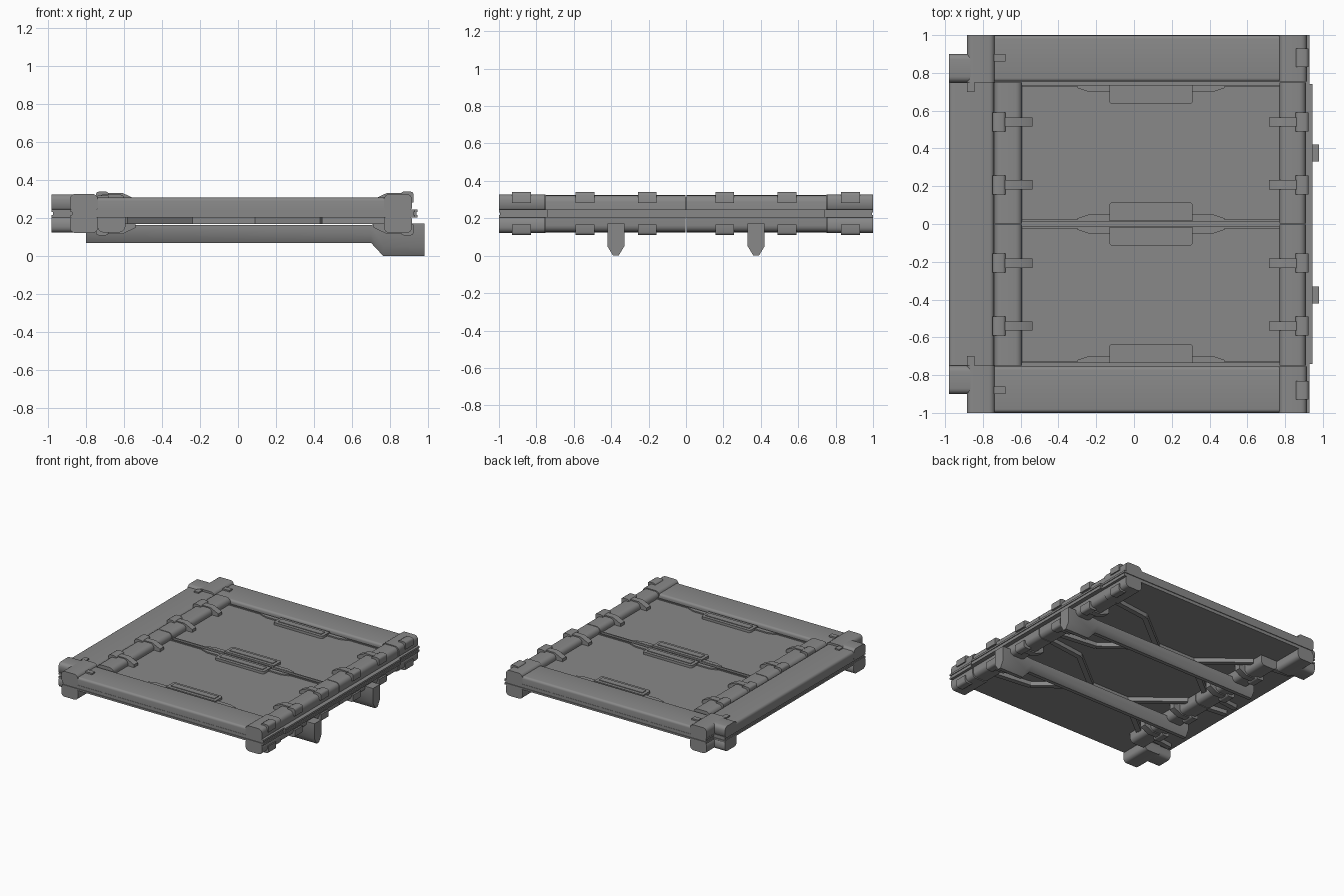
import bpy, bmesh, math

if "Cube" in bpy.data.objects:
    bpy.data.objects.remove(bpy.data.objects["Cube"])

# single flat material
steel = bpy.data.materials.new("grey_steel")
steel.use_nodes = True
GREY = (0.25, 0.25, 0.25, 1)
steel.diffuse_color = GREY
steel.node_tree.nodes["Principled BSDF"].inputs["Base Color"].default_value = GREY

MID = 0.225          # height of the middle plane
parts = []


def loft(name, sections):
    """Skin between matching closed sections and cap both ends."""
    bm = bmesh.new()
    rings = [[bm.verts.new(p) for p in s] for s in sections]
    n = len(rings[0])
    for a, b in zip(rings, rings[1:]):
        for i in range(n):
            j = (i + 1) % n
            bm.faces.new((a[i], a[j], b[j], b[i]))
    bm.faces.new(rings[0])
    bm.faces.new(rings[-1])
    bmesh.ops.recalc_face_normals(bm, faces=bm.faces)
    mesh = bpy.data.meshes.new(name)
    bm.to_mesh(mesh)
    bm.free()
    mesh.materials.append(steel)
    ob = bpy.data.objects.new(name, mesh)
    bpy.context.collection.objects.link(ob)
    parts.append(ob)


def prism(name, pts, axis, a, b):
    """Extrude a 2D outline along an axis from a to b."""
    place = {"x": lambda p, t: (t, p[0], p[1]),
             "y": lambda p, t: (p[0], t, p[1]),
             "z": lambda p, t: (p[0], p[1], t)}[axis]
    loft(name, [[place(p, t) for p in pts] for t in (a, b)])


def box(name, x0, x1, y0, y1, z0, z1):
    prism(name, [(x0, y0), (x1, y0), (x1, y1), (x0, y1)], "z", z0, z1)


def arch(u0, u1, z0, z1, r, n=4, foot=0.0):
    """Outline with rounded (n > 1) or cut (n = 1) top corners."""
    pts = [(u0, z0), (u1, z0)]
    if foot:
        pts = [(u0, z0 + foot), (u0 + foot, z0), (u1 - foot, z0), (u1, z0 + foot)]
    for cx, start in ((u1 - r, 0), (u0 + r, math.pi / 2)):
        for i in range(n + 1):
            t = start + i * math.pi / 2 / n
            pts.append((cx + r * math.cos(t), z1 - r + r * math.sin(t)))
    return pts


def flip(pts):
    return [(u, 2 * MID - z) for u, z in pts]


def both(name, pts, axis, a, b):
    """Upper part plus its copy under the deck."""
    prism("upper_" + name, pts, axis, a, b)
    prism("lower_" + name, flip(pts), axis, a, b)


# deck plates: two thin layers with a recessed core between them
for label, z0, z1, inset in (("lower_plate", 0.203, 0.217, 0),
                             ("plate_core", 0.217, 0.232, 0.006),
                             ("upper_plate", 0.232, 0.247, 0)):
    box("deck_" + label, -0.98 + inset, 0.945 - inset, -0.74, 0.74, z0, z1)
    for s in (-1, 1):
        ya, yb = sorted((s * 0.74, s * (1 - inset)))
        box("edge_" + label, -0.88 + inset, 0.93 - inset, ya, yb, z0, z1)
        ya, yb = sorted((s * 0.74, s * (0.9 - inset)))
        box("corner_" + label, -0.98 + inset, -0.88 + inset, ya, yb, z0, z1)

# border beams on the top side
prism("left_border_beam", arch(-0.98, -0.742, 0.24, 0.312, 0.022), "y", -0.75, 0.75)
for s in (-1, 1):
    u0, u1 = sorted((s * 0.754, s * 0.998))
    prism("side_border_beam", arch(u0, u1, 0.24, 0.308, 0.018), "x", -0.74, 0.775)
    # short tabs where the beams meet the corners
    u0, u1 = sorted((s * 0.7, s * 0.75))
    box("beam_tab", -0.885, -0.845, u0, u1, 0.3, 0.322)
    u0, u1 = sorted((s * 0.86, s * 0.9))
    box("beam_tab", -0.74, -0.68, u0, u1, 0.3, 0.32)

    # crossed corner blocks
    ya, yb = sorted((s * 0.75, s * 1.0))
    both("corner_block", arch(-0.885, -0.737, 0.243, 0.328, 0.03, 4, 0.01), "y", ya, yb)
    u0, u1 = sorted((s * 0.75, s * 0.9))
    both("corner_arm", arch(u0, u1, 0.243, 0.326, 0.03, 4, 0.01), "x", -0.98, -0.76)

    # hinge rails, split at the middle
    ya, yb = sorted((s * 0.003, s * 0.75))
    both("inner_rail", arch(-0.74, -0.592, 0.243, 0.325, 0.035, 5), "y", ya, yb)
    both("outer_rail", arch(0.77, 0.91, 0.243, 0.323, 0.035, 5), "y", ya, yb)
    ya, yb = sorted((s * 0.754, s * 1.0))
    both("outer_rail_end", arch(0.768, 0.915, 0.243, 0.328, 0.03, 4, 0.01), "y", ya, yb)


# clamps with straps reaching over the rails
def clamp(outer, d, y, reach):
    x0, x1 = sorted((outer, outer - d * 0.068))
    both("clamp", arch(x0, x1, 0.282, 0.34, 0.015, 2), "y", y - 0.05, y + 0.05)
    a, b = outer - d * 0.06, outer - d * reach
    strap = [(a, 0.25), (a, 0.333), (b + d * 0.07, 0.333), (b, 0.3), (b, 0.25)]
    both("clamp_strap", strap, "y", y - 0.025, y + 0.025)


for y in (-0.54, -0.207, 0.207, 0.54):
    clamp(-0.748, -1, y, 0.21)
    clamp(0.924, 1, y, 0.21)
for y in (-0.88, 0.88):
    clamp(0.924, 1, y, 0.12)

# two deck panels with edge grips, each symmetrical about its own middle
TOP = 0.277
for c in (-0.375, 0.375):
    box("deck_panel", -0.595, 0.772, c - 0.352, c + 0.352, 0.24, TOP)
    for s in (-1, 1):
        def plan(pts):
            return [(x, c + s * v) for x, v in pts]
        prism("panel_edge_strip", plan([(-0.595, 0.352), (0.772, 0.352), (0.772, 0.362),
                                        (-0.595, 0.362)]), "z", 0.24, TOP + 0.008)
        prism("panel_grip", plan([(-0.13, 0.27), (-0.12, 0.26), (0.3, 0.26), (0.31, 0.27),
                                  (0.31, 0.36), (-0.13, 0.36)]), "z", 0.24, TOP + 0.02)
        prism("grip_cap", plan([(-0.105, 0.285), (0.285, 0.285), (0.285, 0.335),
                                (-0.105, 0.335)]), "z", 0.27, TOP + 0.025)
        for e in (-1, 1):
            wing = [(0.09 + e * u, v) for u, v in
                    ((0.22, 0.325), (0.33, 0.325), (0.39, 0.345), (0.39, 0.358), (0.22, 0.358))]
            prism("grip_wing", plan(wing), "z", 0.24, TOP + 0.01)


# crossed braces on the underside, bending near the panel corners
def strip(name, p, q, half):
    dx, dy = q[0] - p[0], q[1] - p[1]
    k = half / math.hypot(dx, dy)
    nx, ny = -dy * k, dx * k
    prism(name, [(p[0] + nx, p[1] + ny), (q[0] + nx, q[1] + ny),
                 (q[0] - nx, q[1] - ny), (p[0] - nx, p[1] - ny)], "z", 0.17, 0.205)


BRACE_X = -0.075
for c in (-0.375, 0.375):
    strip("brace_middle", (BRACE_X - 0.18, c), (BRACE_X + 0.18, c), 0.022)
    for s in (-1, 1):
        for e in (-1, 1):
            path = [(BRACE_X + e * u, c + s * v)
                    for u, v in ((0.17, 0), (0.52, 0.28), (0.85, 0.32))]
            for p, q in zip(path, path[1:]):
                strip("brace_arm", p, q, 0.02)


# keel-shaped support runners below the deck
def keel(x, y, base, top):
    shape = [(-0.045, top), (-0.045, base + 0.05), (-0.015, base),
             (0.015, base), (0.045, base + 0.05), (0.045, top)]
    return [(x, y + v, z) for v, z in shape]


for y in (-0.375, 0.375):
    loft("support_runner", [keel(-0.8, y, 0.07, 0.165), keel(0.7, y, 0.07, 0.165),
                            keel(0.765, y, 0.0, 0.172), keel(0.98, y, 0.0, 0.172)])

# smooth the rounded parts, keep edges sharp
bpy.ops.object.select_all(action="DESELECT")
for ob in parts:
    ob.select_set(True)
bpy.context.view_layer.objects.active = parts[0]
bpy.ops.object.shade_smooth_by_angle(angle=math.radians(46))
